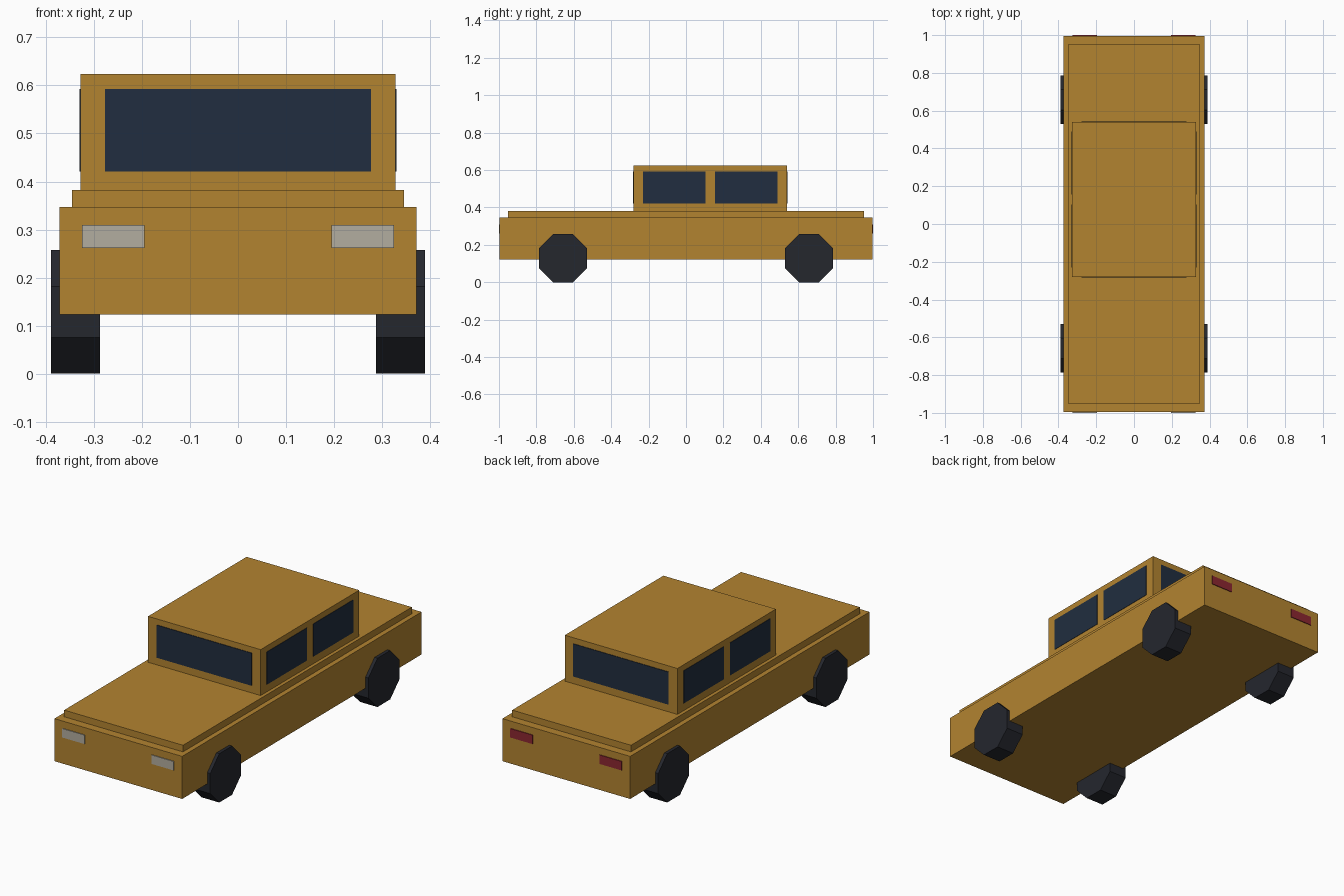
import bpy
import math

if "Cube" in bpy.data.objects:
    bpy.data.objects.remove(bpy.data.objects["Cube"])


def material(name, rgb):
    m = bpy.data.materials.new(name)
    m.diffuse_color = (*rgb, 1.0)
    m.use_nodes = True
    m.node_tree.nodes["Principled BSDF"].inputs["Base Color"].default_value = m.diffuse_color
    return m


PAINT = material("ochre_paint", (0.45, 0.23, 0.03))
GLASS = material("dark_glass", (0.015, 0.027, 0.05))
RUBBER = material("rubber", (0.018, 0.02, 0.027))
LAMP = material("lamp", (0.45, 0.42, 0.35))
RED = material("red_lamp", (0.26, 0.02, 0.03))


def box(name, x, y, z, mat):
    """Box spanning the given (min, max) ranges."""
    bpy.ops.mesh.primitive_cube_add(size=1, location=[(a + b) / 2 for a, b in (x, y, z)])
    ob = bpy.context.object
    ob.name = name
    ob.scale = [b - a for a, b in (x, y, z)]
    bpy.ops.object.transform_apply(location=False, rotation=False, scale=True)
    ob.data.materials.append(mat)
    return ob


# Body, raised deck and cabin
box("lower_body", (-0.372, 0.372), (-0.996, 0.996), (0.123, 0.347), PAINT)
box("upper_deck", (-0.346, 0.346), (-0.952, 0.952), (0.346, 0.382), PAINT)
box("cabin", (-0.328, 0.328), (-0.28, 0.54), (0.381, 0.624), PAINT)

# Windscreen and rear window
GLASS_Z = (0.421, 0.593)
box("windscreen", (-0.277, 0.277), (-0.283, -0.275), GLASS_Z, GLASS)
box("rear_window", (-0.277, 0.277), (0.535, 0.543), GLASS_Z, GLASS)

for side, s in (("left", -1), ("right", 1)):
    def span(a, b):
        return tuple(sorted((s * a, s * b)))

    # Side windows
    box(f"{side}_front_window", span(0.322, 0.330), (-0.23, 0.104), GLASS_Z, GLASS)
    box(f"{side}_rear_window", span(0.322, 0.330), (0.156, 0.489), GLASS_Z, GLASS)

    # Headlights and tail lights
    box(f"{side}_headlight", span(0.195, 0.325), (-1.0, -0.99), (0.262, 0.309), LAMP)
    box(f"{side}_tail_light", span(0.195, 0.325), (0.99, 1.0), (0.262, 0.309), RED)

    # Octagonal wheels resting on a flat
    for end, y in (("front", -0.658), ("rear", 0.658)):
        apothem = 0.1285
        bpy.ops.mesh.primitive_cylinder_add(
            vertices=8, radius=apothem / math.cos(math.pi / 8), depth=0.102)
        wheel = bpy.context.object
        wheel.name = f"{end}_{side}_wheel"
        wheel.rotation_euler = (0, 0, math.pi / 8)
        bpy.ops.object.transform_apply(location=False, rotation=True, scale=False)
        wheel.rotation_euler = (0, math.pi / 2, 0)
        wheel.location = (s * 0.338, y, apothem)
        wheel.data.materials.append(RUBBER)
